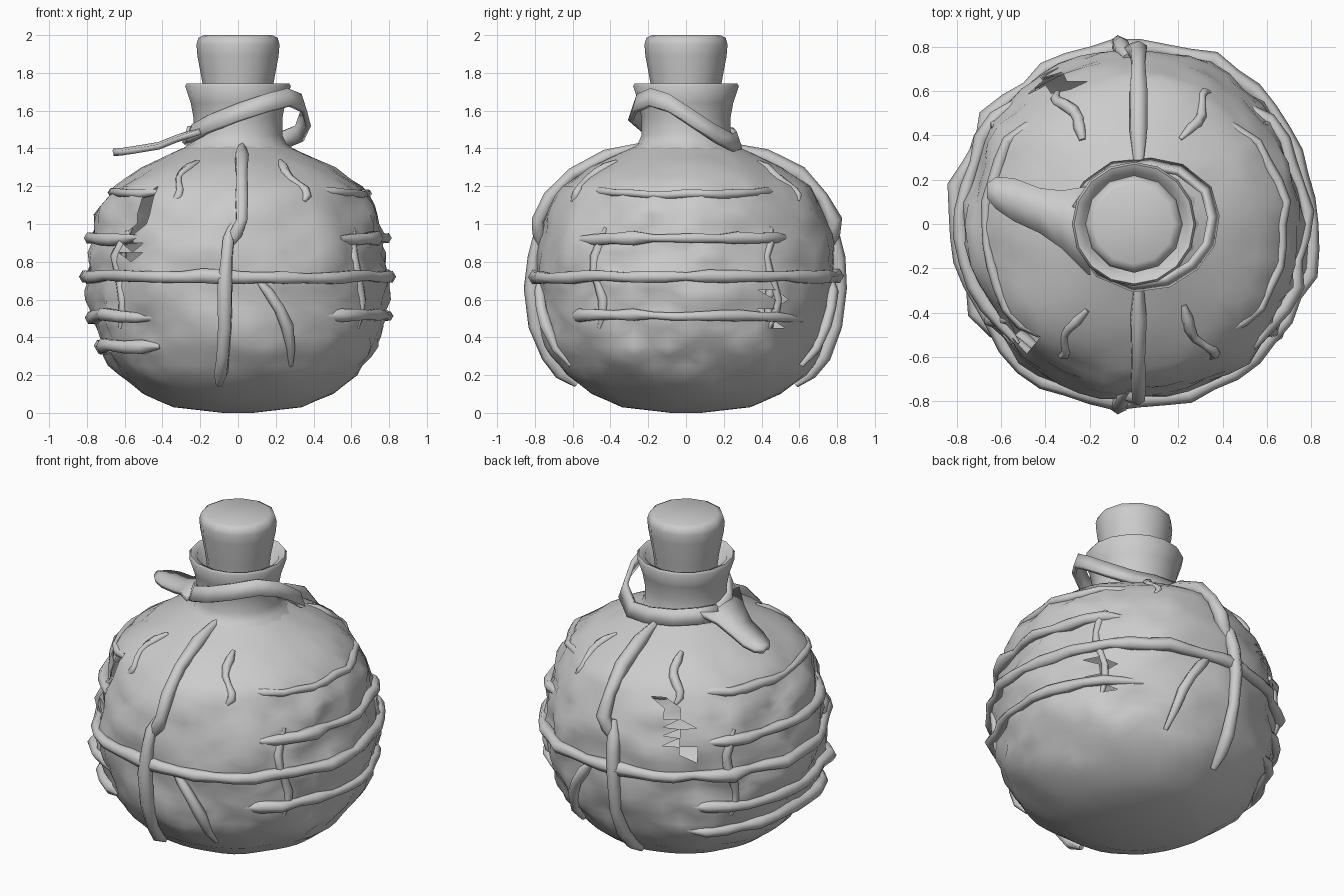
import bpy, bmesh, math
from mathutils import Vector, noise

cube = bpy.data.objects.get("Cube")
if cube:
    bpy.data.objects.remove(cube, do_unlink=True)

grey = bpy.data.materials.new("plain grey")
grey.use_nodes = True
grey.diffuse_color = (0.6, 0.6, 0.6, 1)
grey.node_tree.nodes["Principled BSDF"].inputs["Base Color"].default_value = (0.6, 0.6, 0.6, 1)


def finish(name, bm, sharp=50):
    mesh = bpy.data.meshes.new(name)
    bm.normal_update()
    bm.to_mesh(mesh)
    bm.free()
    ob = bpy.data.objects.new(name, mesh)
    bpy.context.collection.objects.link(ob)
    mesh.materials.append(grey)
    bpy.ops.object.select_all(action="DESELECT")
    ob.select_set(True)
    bpy.context.view_layer.objects.active = ob
    bpy.ops.object.shade_smooth_by_angle(angle=math.radians(sharp))
    return ob


def lathe(rings, sides, place, cap_top=False):
    bm = bmesh.new()
    rows = [[bm.verts.new(place(math.tau * i / sides, ring)) for i in range(sides)] for ring in rings]
    for low, high in zip(rows, rows[1:]):
        for i in range(sides):
            j = (i + 1) % sides
            bm.faces.new((low[i], low[j], high[j], high[i]))
    bm.faces.new(rows[0][::-1])
    if cap_top:
        bm.faces.new(rows[-1])
    return bm


def turned(angle, ring):
    r, z = ring
    return Vector((r * math.cos(angle), r * math.sin(angle), z))


# Round body outline, as radius and height
OUTLINE = [(0.08, 0), (0.34, 0.03), (0.5, 0.1), (0.63, 0.2), (0.725, 0.33), (0.775, 0.5), (0.795, 0.7),
           (0.785, 0.88), (0.735, 1.06), (0.645, 1.2), (0.51, 1.3), (0.35, 1.375), (0.25, 1.42)]


def body_radius(z):
    for (r0, z0), (r1, z1) in zip(OUTLINE, OUTLINE[1:]):
        if z <= z1:
            return r0 + (r1 - r0) * max(0, z - z0) / (z1 - z0)
    return OUTLINE[-1][0]


def on_body(angle, z, lift=0.0):
    # Gently crumpled surface, roughest on the two flanks
    r = body_radius(z)
    p = turned(angle, (r, z))
    fade = max(0, min(1, z / 0.3, (1.42 - z) / 0.2))
    side = abs(math.cos(angle))
    bump = 0.035 * noise.noise(p * 4) + (0.008 + 0.028 * side) * noise.noise(p * 9)
    return turned(angle, (r + fade * bump + lift, z))


heights = [0, 0.03, 0.06] + [0.1 + 0.05 * i for i in range(26)] + [1.38, 1.42]
bm = lathe(heights, 50, on_body)
bmesh.ops.triangulate(bm, faces=bm.faces, quad_method="SHORT_EDGE")
# Ragged slanting openings in the shell
for hole, size, width in ((Vector((-0.54, -0.54, 1.0)), 0.18, 0.045), (Vector((-0.4, 0.65, 0.98)), 0.16, 0.045),
                          (Vector((0.62, 0.46, 0.55)), 0.1, 0.045)):
    tangent = Vector((-hole.y, hole.x, 0)).normalized()
    slant = math.copysign(0.35, -hole.y)
    torn = []
    for f in bm.faces:
        d = f.calc_center_median() - hole
        along = d.dot(tangent) - slant * d.z - 0.025 * math.sin(d.z * 30)
        if abs(d.z) < size and abs(along) < width and d.length < 0.35:
            torn.append(f)
    bmesh.ops.delete(bm, geom=torn, context="FACES")
finish("body", bm, 50)

# Flared neck with a rolled lip and open mouth
neck = [(0.33, 1.375), (0.255, 1.425), (0.235, 1.47), (0.235, 1.56), (0.25, 1.64), (0.28, 1.73), (0.27, 1.745),
        (0.235, 1.73), (0.2, 1.62), (0.17, 1.6)]
finish("neck", lathe(neck, 16, turned, True), 60)

# Tapered stopper with a rounded top edge
cork = [(0.17, 1.6), (0.187, 1.74), (0.215, 1.89), (0.22, 1.95), (0.21, 1.985), (0.18, 2.0)]
finish("stopper", lathe(cork, 12, turned, True), 60)


def cord(name, points, thick, closed=False, sides=6):
    # Sweep an uneven round section along the points, thinning at open ends
    bm = bmesh.new()
    rows = []
    n = len(points)
    for i, p in enumerate(points):
        a = points[(i - 1) % n] if closed or i else p
        b = points[(i + 1) % n] if closed or i < n - 1 else p
        along = (b - a).normalized()
        across = along.cross(Vector((p.x, p.y, 0.01))).normalized()
        out = across.cross(along)
        t = thick * (1 + 0.5 * noise.noise(p * 7))
        if not closed:
            t *= min(1, 0.5 + 0.5 * min(i, n - 1 - i))
        rows.append([bm.verts.new(p + t * (math.cos(k * math.tau / sides) * out + math.sin(k * math.tau / sides) * across))
                     for k in range(sides)])
    for i in range(n if closed else n - 1):
        low, high = rows[i], rows[(i + 1) % n]
        for k in range(sides):
            m = (k + 1) % sides
            bm.faces.new((low[k], low[m], high[m], high[k]))
    if not closed:
        bm.faces.new(rows[0][::-1])
        bm.faces.new(rows[-1])
    bmesh.ops.recalc_face_normals(bm, faces=bm.faces)
    finish(name, bm, 70)


def belt(name, z, start, end, thick, lift=0.0):
    # Band lying in the shell, its ends sinking below the surface
    steps = int((end - start) / 8)
    whole = end - start == 360
    pts = []
    for i in range(steps if whole else steps + 1):
        a = math.radians(start + (end - start) * i / steps)
        sunk = 0 if whole else 0.03 * max(0, 1 - min(i, steps - i) / 2)
        wave = 0.02 * noise.noise(Vector((math.cos(a), math.sin(a), z)) * 3)
        pts.append(on_body(a, z + wave, lift - sunk))
    cord(name, pts, thick, whole)


# Horizontal bands: one full belt, shorter ones on the flanks
belt("middle_belt", 0.72, 0, 360, 0.034, 0.01)
for side, centre in (("left", 0), ("right", 180)):
    belt(side + "_upper_band", 0.92, centre - 46, centre + 46, 0.032, 0.012)
    belt(side + "_lower_band", 0.51, centre - 54, centre + 54, 0.032, 0.01)
    belt(side + "_shoulder_band", 1.17, centre - 50, centre + 50, 0.024)
belt("right_bottom_band", 0.35, 125, 235, 0.034, 0.015)

# Upright cords, mirrored front and back
for side, s in (("front", -1), ("back", 1)):
    def path(points):
        return [Vector((x, s * y, z)) for x, y, z in points]
    cord(side + "_upper_cord", path([(0.02, 0.24, 1.41), (0.02, 0.42, 1.355), (0.02, 0.6, 1.265), (0.02, 0.72, 1.14),
                                     (0.02, 0.785, 1.02), (-0.01, 0.775, 0.95), (-0.05, 0.77, 0.88)]), 0.038)
    cord(side + "_lower_cord", path([(-0.03, 0.75, 1.0), (-0.05, 0.78, 0.92), (-0.06, 0.805, 0.82), (-0.07, 0.815, 0.66),
                                     (-0.07, 0.795, 0.46), (-0.08, 0.73, 0.3), (-0.09, 0.66, 0.21), (-0.1, 0.58, 0.15)]), 0.036)
    cord(side + "_short_cord", path([(0.1, 0.77, 0.71), (0.16, 0.775, 0.64), (0.22, 0.765, 0.55), (0.26, 0.74, 0.46),
                                     (0.28, 0.69, 0.34), (0.28, 0.61, 0.25)]), 0.03)
    # Ribs joining the flank bands, and short ridges on the shoulders
    for flank, f in (("left", 1), ("right", -1)):
        for part, turn, low, top in (("rib", 36, 0.45, 0.98), ("shoulder_ridge", 60, 1.12, 1.33)):
            a = math.atan2(s * math.sin(math.radians(turn)), f * math.cos(math.radians(turn)))
            pts = [on_body(a + 0.04 * math.sin(i), low + (top - low) * i / 7, -0.008) for i in range(8)]
            cord(f"{side}_{flank}_{part}", pts, 0.024)

# Flat ribbon slung round the neck with a loop and a widening tail
ring = [(170, 0.26, 1.46), (200, 0.26, 1.48), (235, 0.265, 1.53), (270, 0.28, 1.59), (300, 0.3, 1.64), (325, 0.325, 1.67),
        (345, 0.35, 1.64), (5, 0.36, 1.56), (25, 0.36, 1.48), (50, 0.32, 1.43), (75, 0.28, 1.44), (110, 0.27, 1.46),
        (140, 0.27, 1.47), (165, 0.28, 1.47)]
bm = bmesh.new()
edges = []
for deg, r, z in ring:
    p = turned(math.radians(deg), (r, z))
    half = Vector((0, 0, 0.045)) - Vector((p.x, p.y, 0)).normalized() * 0.015
    edges.append((bm.verts.new(p - half), bm.verts.new(p + half)))
for a, b in zip(edges, edges[1:]):
    bm.faces.new((a[0], b[0], b[1], a[1]))
tail = [(-0.2, -0.03, 0.2, 1.5), (-0.32, 0.02, 0.13, 1.46), (-0.42, 0.06, 0.1, 1.42),
        (-0.54, 0.11, 0.095, 1.4), (-0.62, 0.14, 0.07, 1.388), (-0.66, 0.15, 0.03, 1.385)]
rows = [[bm.verts.new((x, y + k * w, z - 0.012 * abs(k))) for k in (-1, 0, 1)] for x, y, w, z in tail]
for a, b in zip(rows, rows[1:]):
    for k in range(2):
        bm.faces.new((a[k], a[k + 1], b[k + 1], b[k]))
ribbon = finish("neck_ribbon", bm, 60)
solid = ribbon.modifiers.new("thickness", "SOLIDIFY")
solid.thickness = 0.028
solid.offset = 0
